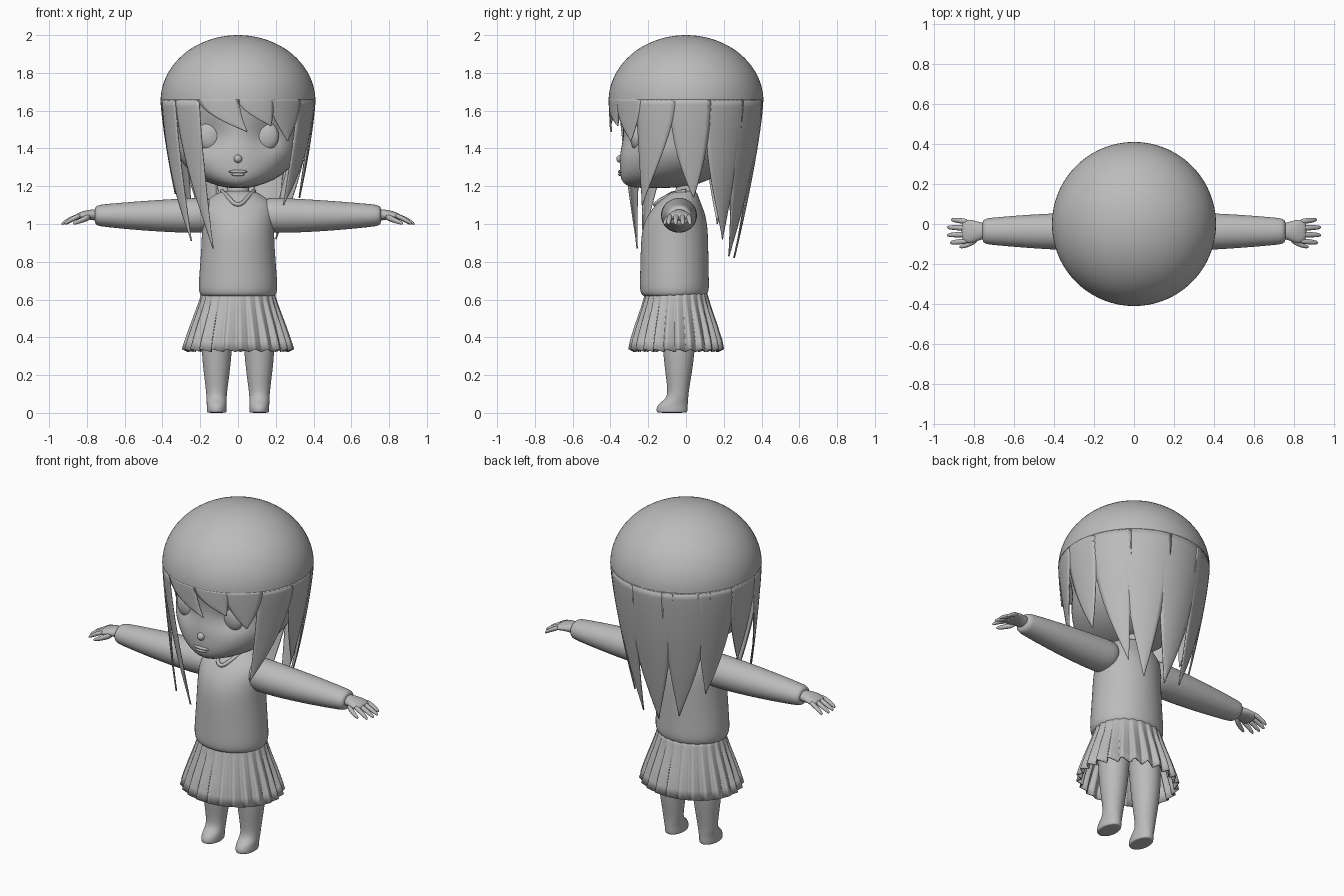
import bpy, bmesh, math
from math import sin, cos, pi, radians, exp

if "Cube" in bpy.data.objects:
    bpy.data.objects.remove(bpy.data.objects["Cube"])

GREY = bpy.data.materials.new("plain grey")
GREY.diffuse_color = (0.5, 0.5, 0.5, 1)
GREY.use_nodes = True
GREY.node_tree.nodes["Principled BSDF"].inputs["Base Color"].default_value = GREY.diffuse_color


def make(name, verts, faces, subdiv=0, mirror=False, thick=0):
    me = bpy.data.meshes.new(name)
    me.from_pydata(verts, [], faces)
    bm = bmesh.new()
    bm.from_mesh(me)
    bmesh.ops.recalc_face_normals(bm, faces=bm.faces)
    bm.to_mesh(me)
    bm.free()
    me.materials.append(GREY)
    for p in me.polygons:
        p.use_smooth = True
    ob = bpy.data.objects.new(name, me)
    bpy.context.collection.objects.link(ob)
    if mirror:
        ob.modifiers.new("mirror", 'MIRROR').use_mirror_merge = False
    if thick:
        s = ob.modifiers.new("thickness", 'SOLIDIFY')
        s.thickness, s.offset = thick, 0
    if subdiv:
        s = ob.modifiers.new("smooth", 'SUBSURF')
        s.levels = s.render_levels = subdiv
    return ob


def loft(name, rings, n=24, axis='z', mirror=False, warp=None, subdiv=2):
    """rings: (position, min1, max1, min2, max2) ellipses stacked along an axis"""
    verts = []
    for t, a0, a1, b0, b1 in rings:
        for i in range(n):
            w = 2 * pi * i / n
            a = (a0 + a1) / 2 + (a1 - a0) / 2 * cos(w)
            b = (b0 + b1) / 2 + (b1 - b0) / 2 * sin(w)
            p = (a, b, t) if axis == 'z' else (t, a, b)
            verts.append(warp(*p) if warp else p)
    faces = [(r * n + i, r * n + (i + 1) % n, (r + 1) * n + (i + 1) % n, (r + 1) * n + i)
             for r in range(len(rings) - 1) for i in range(n)]
    faces += [tuple(range(n)), tuple(range((len(rings) - 1) * n, len(rings) * n))]
    return make(name, verts, faces, subdiv, mirror)


def body(rows):
    """symmetric rings: z, half width, front y, back y"""
    return [(z, -w, w, f, b) for z, w, f, b in rows]


def ball(name, loc, size, mirror=False):
    bm = bmesh.new()
    bmesh.ops.create_uvsphere(bm, u_segments=24, v_segments=16, radius=1)
    verts = [tuple(loc[k] + v.co[k] * size[k] for k in range(3)) for v in bm.verts]
    faces = [tuple(v.index for v in f.verts) for f in bm.faces]
    bm.free()
    return make(name, verts, faces, mirror=mirror)


def tube(name, pts, radius):
    cu = bpy.data.curves.new(name, 'CURVE')
    cu.dimensions, cu.bevel_depth, cu.bevel_resolution = '3D', radius, 2
    sp = cu.splines.new('NURBS')
    sp.points.add(len(pts) - 1)
    for q, p in zip(sp.points, pts):
        q.co = (*p, 1)
    sp.use_endpoint_u, sp.order_u = True, 3
    cu.materials.append(GREY)
    ob = bpy.data.objects.new(name, cu)
    bpy.context.collection.objects.link(ob)


# Head with sunken eye sockets
def socket(x, y, z):
    if y < -0.05:
        y += 0.045 * exp(-((abs(x) - 0.15) / 0.07) ** 2 - ((z - 1.46) / 0.07) ** 2)
    return x, y, z


loft("head", body([
    (1.19, .05, -.26, -.08), (1.20, .10, -.315, .03), (1.23, .19, -.345, .12), (1.28, .26, -.352, .2),
    (1.33, .30, -.352, .26), (1.38, .325, -.35, .29), (1.42, .33, -.342, .31), (1.46, .335, -.336, .32),
    (1.50, .34, -.335, .33), (1.55, .35, -.338, .34), (1.62, .36, -.35, .355), (1.7, .365, -.36, .365),
    (1.85, .28, -.28, .28), (1.94, .1, -.1, .1)]), 40, warp=socket, subdiv=1)
ball("eye", (.15, -.262, 1.465), (.066, .034, .075), True)
ball("nose", (0, -.345, 1.345), (.022, .024, .022))
ball("upper_lip", (0, -.346, 1.277), (.05, .014, .009))
ball("lower_lip", (0, -.346, 1.262), (.036, .014, .009))

# Neck, jumper and collar
loft("neck", body([(1.05, .08, -.1, .06), (1.14, .07, -.07, .05), (1.19, .055, -.05, .05),
                   (1.26, .055, -.05, .05)]))
loft("jumper", body([
    (.615, .18, -.21, .09), (.62, .20, -.235, .11), (.65, .212, -.247, .125), (.72, .208, -.245, .122),
    (.85, .197, -.242, .12), (.97, .192, -.237, .118), (1.05, .195, -.205, .105),
    (1.11, .19, -.155, .08), (1.15, .13, -.115, .065), (1.18, .085, -.075, .055)]))
tube("collar", [(-.085, 0, 1.175), (-.07, -.09, 1.16), (0, -.19, 1.085), (.07, -.09, 1.16), (.085, 0, 1.175)], .011)

# Sleeves, hands, fingers (mirrored)
loft("sleeve", [(.12, -.13, .06, .96, 1.14), (.2, -.135, .06, .95, 1.14), (.4, -.13, .055, .957, 1.13),
                (.6, -.115, .042, .973, 1.115), (.71, -.105, .032, .985, 1.105),
                (.745, -.10, .028, .99, 1.10), (.76, -.085, .012, 1.005, 1.085)], axis='x', mirror=True)
loft("hand", [(.74, -.075, .005, 1.015, 1.08), (.77, -.08, .01, 1.02, 1.078), (.81, -.098, .022, 1.025, 1.072),
              (.845, -.095, .024, 1.02, 1.06), (.862, -.085, .015, 1.022, 1.05)], 16, 'x', True)
for k, (y, end) in enumerate([(.012, .915), (-.02, .935), (-.052, .935), (-.084, .92)]):
    rings = []
    for t, r in [(0, .013), (.35, .015), (.7, .013), (.93, .010), (1, .004)]:
        x = .83 + (end - .83) * t
        yy, z = y + (y + .036) * .2 * t, 1.045 - .045 * t ** 1.4
        rings.append((x, yy - r, yy + r, z - r, z + r))
    loft(f"finger_{k + 1}", rings, 10, 'x', True, subdiv=1)
loft("thumb", [(.78, -.09, -.05, 1.02, 1.06), (.81, -.11, -.075, 1.01, 1.045), (.85, -.123, -.098, .998, 1.025),
               (.875, -.122, -.108, .994, 1.01)], 10, 'x', True)

# Pleated skirt
N, verts = 240, []
rows = [(.66, .185, .155, 0), (.61, .195, .165, .003), (.55, .212, .18, .006), (.46, .243, .208, .009),
        (.38, .268, .23, .012), (.33, .282, .238, .014)]
for z, rx, ry, amp in rows:
    for i in range(N):
        w = 2 * pi * i / N
        s = sin(24 * w + .6 * sin(24 * w))
        verts.append(((rx + amp * s) * cos(w), -.052 + (ry + amp * s) * sin(w), z + amp * .5 * s))
faces = [(r * N + i, r * N + (i + 1) % N, (r + 1) * N + (i + 1) % N, (r + 1) * N + i)
         for r in range(len(rows) - 1) for i in range(N)]
make("skirt", verts, faces, thick=.006)

# Legs with feet (mirrored)
loft("leg", [(0, .065, .16, -.145, 0), (.004, .06, .166, -.157, .008), (.03, .06, .166, -.157, .01),
             (.052, .06, .166, -.14, .01), (.075, .06, .167, -.108, .012), (.11, .058, .169, -.096, .014),
             (.2, .045, .18, -.108, .03), (.34, .03, .197, -.125, .05), (.6, .015, .19, -.14, .06)], mirror=True)


# Hair cap
def hair_r(z, drop):
    return .41 - drop * (max(0, 1.65 - z) / .83) ** 1.3


def around(phi, r, z):
    return r * sin(phi), -r * cos(phi), z


M, K, verts = 96, 20, []
for k in range(K + 1):
    a = pi / 2 * (1 - k / K) if k < K else 0
    for i in range(M):
        verts.append(around(2 * pi * i / M, .41 * max(cos(a), .002), 1.65 + .35 * sin(a)))
faces = [(k * M + i, k * M + (i + 1) % M, (k + 1) * M + (i + 1) % M, (k + 1) * M + i)
         for k in range(K) for i in range(M)]
make("hair_cap", verts + [(0, 0, 2)], faces + [tuple(range(M))])

# Hair strands: left angle, right angle, tip angle, tip height, inward drop
STRANDS = {
    "fringe": [(-31, 1, 7, 1.49, .1), (-1, 28, 26, 1.52, .1), (24, 54, 42, 1.44, .1)],
    "front_lock": [(-80, -54, -47, .91, .085), (-54, -30, -27, .87, .13), (50, 82, 46, 1.10, .13)],
    "side_lock": [(78, 109, 97, 1.14, .155), (-108, -78, -88, 1.16, .155)],
    "back_lock": [(105, 138, 134, .92, .155), (130, 170, 152, .83, .155), (160, 205, 180, .82, .155),
                  (196, 234, 207, .86, .155), (224, 256, 236, 1.0, .155)],
}
ROWS, COLS = 20, 8
for kind, strands in STRANDS.items():
    for n, (left, right, tip, low, drop) in enumerate(strands):
        verts = []
        power = 1.7 if kind in ("fringe", "front_lock") else 2.4
        for r in range(ROWS + 1):
            t = r / ROWS
            z = 1.66 + (low - 1.66) * t
            e = min(t ** power, .995)
            for c in range(COLS + 1):
                phi = left + (right - left) * c / COLS
                phi += (tip - phi) * e
                puff = .004 * sin(pi * c / COLS) * t
                verts.append(around(radians(phi), hair_r(z, drop) + puff - .003, z))
        W = COLS + 1
        faces = [(r * W + c, r * W + c + 1, (r + 1) * W + c + 1, (r + 1) * W + c)
                 for r in range(ROWS) for c in range(COLS)]
        make(f"{kind}_{n + 1}", verts, faces, thick=.006)
